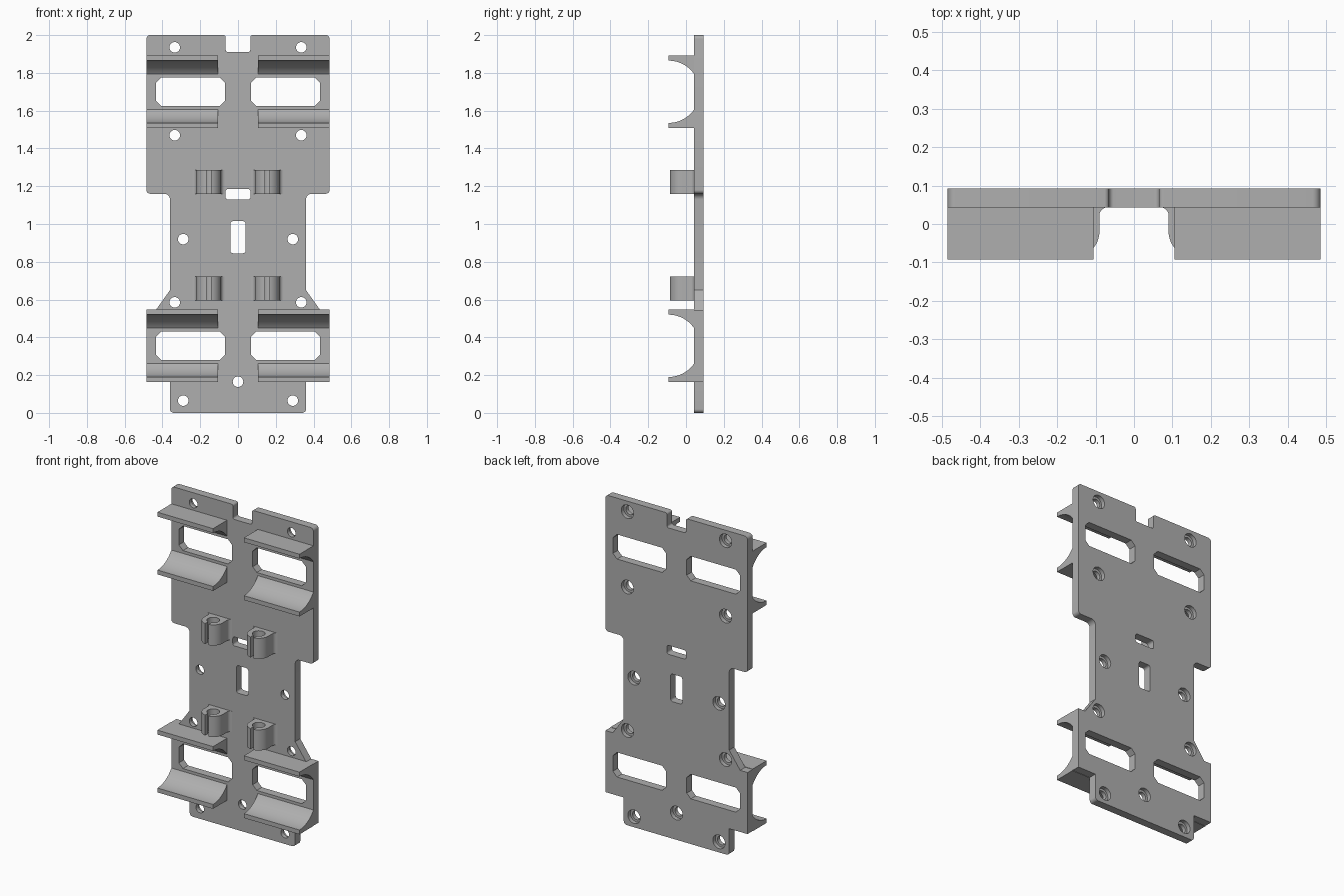
import bpy, bmesh
from math import sin, cos, pi, sqrt, asin
from mathutils import Vector

cube = bpy.data.objects.get("Cube")
if cube:
    bpy.data.objects.remove(cube, do_unlink=True)

FRONT, FACE, BACK = -0.093, 0.043, 0.093   # lip front, plate front, plate back
HALF = 0.485                               # half width

grey = bpy.data.materials.new("plain grey")
grey.use_nodes = True
colour = (0.43, 0.43, 0.43, 1)
grey.diffuse_color = colour
grey.node_tree.nodes["Principled BSDF"].inputs["Base Color"].default_value = colour


def rounded(corners, radius, steps=6):
    """Round each corner of a closed outline; radius may be set per corner."""
    out = []
    for i, c in enumerate(corners):
        r = c[2] if len(c) > 2 else radius
        p = Vector(c[:2])
        a = (Vector(corners[i - 1][:2]) - p).normalized()
        b = (Vector(corners[(i + 1) % len(corners)][:2]) - p).normalized()
        if r == 0:
            out.append(tuple(p))
            continue
        half = a.angle(b) / 2
        reach = r / sin(half) * cos(half)
        centre = p + (a + b).normalized() * (r / sin(half))
        s, e = p + a * reach - centre, p + b * reach - centre
        for k in range(steps + 1):
            d = s.lerp(e, k / steps).normalized() * r
            out.append(tuple(centre + d))
    return out


def arc(cx, cy, r, start, end, steps):
    return [(cx + r * cos(start + (end - start) * k / steps),
             cy + r * sin(start + (end - start) * k / steps)) for k in range(steps + 1)]


def add_prism(bm, outline, axis, lo, hi):
    """Extrude an outline along x (y,z), y (x,z) or z (x,y)."""
    place = {"x": lambda u, v: (lo, u, v),
             "y": lambda u, v: (u, lo, v),
             "z": lambda u, v: (u, v, lo)}[axis]
    face = bm.faces.new([bm.verts.new(place(u, v)) for u, v in outline])
    ext = bmesh.ops.extrude_face_region(bm, geom=[face])
    move = Vector([(hi - lo) * (axis == n) for n in "xyz"])
    bmesh.ops.translate(bm, vec=move,
                        verts=[g for g in ext["geom"] if isinstance(g, bmesh.types.BMVert)])


def finish(bm, name):
    bmesh.ops.recalc_face_normals(bm, faces=bm.faces)
    mesh = bpy.data.meshes.new(name)
    bm.to_mesh(mesh)
    bm.free()
    mesh.materials.append(grey)
    obj = bpy.data.objects.new(name, mesh)
    bpy.context.collection.objects.link(obj)
    return obj


def smooth(obj):
    bpy.ops.object.select_all(action="DESELECT")
    obj.select_set(True)
    bpy.context.view_layer.objects.active = obj
    bpy.ops.object.shade_smooth_by_angle(angle=pi / 6)


def box(x0, x1, z0, z1):
    return [(x0, z0), (x1, z0), (x1, z1), (x0, z1)]


# Mounting plate outline, right half mirrored to the left
side = [(0.36, 0), (0.36, 0.165, 0), (HALF, 0.165, 0), (HALF, 0.545, 0),
        (0.435, 0.545, 0), (0.36, 0.65, 0), (0.36, 1.16, 0.03),
        (HALF, 1.16), (HALF, 2), (0.065, 2, 0.012), (0.065, 1.91, 0.012)]
mirrored = [(-p[0],) + p[1:] for p in reversed(side)]
bm = bmesh.new()
add_prism(bm, rounded(side + mirrored, 0.02), "y", FACE, BACK)
plate = finish(bm, "mounting_plate")

# Cutters: strap windows, centre slots and counterbored screw holes
bm = bmesh.new()
for s in (-1, 1):
    for z in (1.7, 0.355):
        window = rounded(box(s * 0.252 - 0.182, s * 0.252 + 0.182, z - 0.076, z + 0.076),
                         0.028, steps=1)
        add_prism(bm, window, "y", FACE - 0.05, BACK + 0.05)
for slot in (box(-0.066, 0.066, 1.13, 1.185), box(-0.04, 0.04, 0.845, 1.015)):
    add_prism(bm, rounded(slot, 0.014), "y", FACE - 0.05, BACK + 0.05)

holes = [(s * x, z) for s in (-1, 1) for x, z in
         ((0.335, 1.935), (0.335, 1.47), (0.29, 0.92), (0.335, 0.585), (0.29, 0.065))]
holes.append((0, 0.165))
SEG = 24
for x, z in holes:
    rings = []
    for r, y in ((0.028, FACE - 0.05), (0.028, BACK - 0.025),
                 (0.042, BACK - 0.025), (0.042, BACK + 0.05)):
        rings.append([bm.verts.new((x + r * cos(2 * pi * k / SEG), y, z + r * sin(2 * pi * k / SEG)))
                      for k in range(SEG)])
    bm.faces.new(rings[0])
    bm.faces.new(rings[-1])
    for a, b in zip(rings, rings[1:]):
        for k in range(SEG):
            n = (k + 1) % SEG
            bm.faces.new((a[k], a[n], b[n], b[k]))
cutter = finish(bm, "plate_cutter")
cutter.hide_render = True
cutter.hide_viewport = True
cut = plate.modifiers.new("openings", "BOOLEAN")
cut.operation, cut.solver, cut.object = "DIFFERENCE", "EXACT", cutter
dg = bpy.context.evaluated_depsgraph_get()
baked = bpy.data.meshes.new_from_object(plate.evaluated_get(dg))
plate.modifiers.clear()
plate.data = baked
bpy.data.objects.remove(cutter, do_unlink=True)
smooth(plate)

# Curved cradle lips: one above and one below each pair of windows
R = 0.165
sweep = asin((FACE - FRONT) / R)
for level, z in (("upper", 1.7), ("lower", 0.355)):
    for end, up in (("top", 1), ("bottom", -1)):
        curve = [(FRONT + R * sin(sweep * k / 14), z + up * R * cos(sweep * k / 14))
                 for k in range(15)]
        profile = curve + [(FACE, z + up * 0.192), (FRONT, z + up * 0.192)]
        for hand, s in (("left", 1), ("right", -1)):
            bm = bmesh.new()
            add_prism(bm, profile, "x", s * 0.105, s * HALF)
            smooth(finish(bm, f"{level}_{hand}_cradle_{end}_lip"))

# Rod clips: C-shaped grips with a front gap and flared feet
CY, RO, RI, GAP, FOOT = -0.02, 0.065, 0.036, 0.011, 0.02
ao, ai = asin(GAP / RO), asin(GAP / RI)
foot_r = arc(RO + FOOT, FACE - FOOT, FOOT, pi / 2, pi, 6)
foot_l = [(-x, y) for x, y in reversed(foot_r)]
clip = (foot_r + arc(0, CY, RO, 0, -pi / 2 + ao, 10)
        + arc(0, CY, RI, -pi / 2 + ai, 1.5 * pi - ai, 28)
        + arc(0, CY, RO, 1.5 * pi - ao, pi, 10) + foot_l)
for level, z0 in (("upper", 1.16), ("lower", 0.595)):
    for hand, s in (("left", 1), ("right", -1)):
        bm = bmesh.new()
        add_prism(bm, [(x + s * 0.155, y) for x, y in clip], "z", z0, z0 + 0.127)
        smooth(finish(bm, f"{level}_{hand}_rod_clip"))
